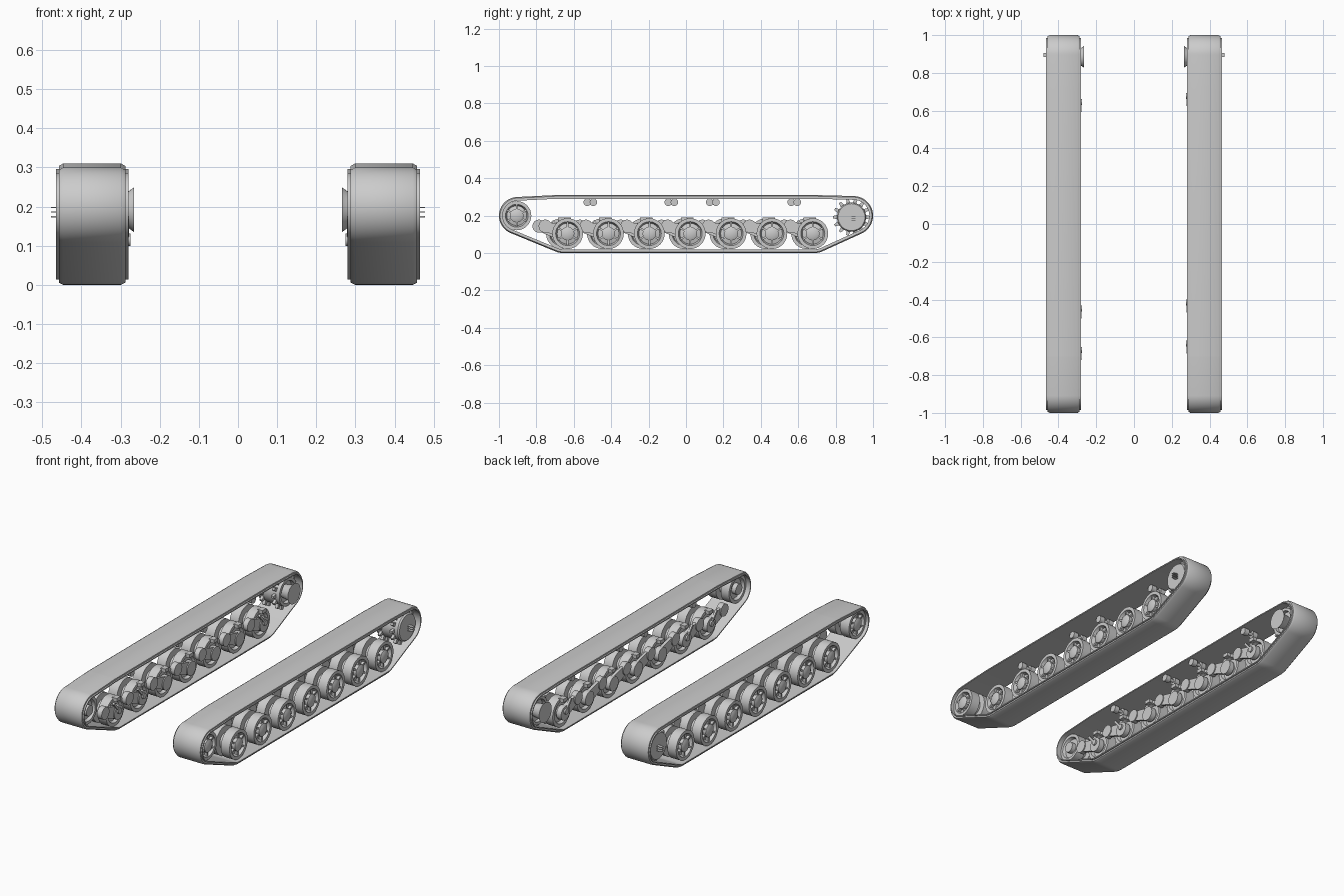
import bpy, bmesh
from math import sin, cos, pi, radians
from mathutils import Matrix, Vector
from mathutils.geometry import convex_hull_2d

cube = bpy.data.objects.get("Cube")
if cube:
    bpy.data.objects.remove(cube)

GREY = (0.6, 0.6, 0.6, 1)
steel = bpy.data.materials.new("grey steel")
steel.use_nodes = True
steel.diffuse_color = GREY
steel.node_tree.nodes["Principled BSDF"].inputs["Base Color"].default_value = GREY

parts = []          # (object, offset of its twin along y)
STAGGER = -0.033    # right side running gear sits further forward


def finish(name, bm, y=0, z=0, shift=0):
    bmesh.ops.recalc_face_normals(bm, faces=bm.faces)
    mesh = bpy.data.meshes.new(name)
    bm.to_mesh(mesh)
    bm.free()
    mesh.materials.append(steel)
    obj = bpy.data.objects.new("left_" + name, mesh)
    obj.location = (0, y, z)
    bpy.context.collection.objects.link(obj)
    parts.append((obj, shift))


def circle(y, z, r, n=40):
    return [(y + r * cos(2 * pi * i / n), z + r * sin(2 * pi * i / n)) for i in range(n)]


def hull(points):
    return [points[i] for i in convex_hull_2d(points)]


def lathe(bm, profile, n=32):
    """Turn a profile of (x, radius) around the x axis."""
    rings = []
    for x, r in profile:
        if r == 0:
            rings.append([bm.verts.new((x, 0, 0))] * n)
        else:
            rings.append([bm.verts.new((x, *p)) for p in circle(0, 0, r, n)])
    for a, b in zip(rings, rings[1:]):
        for i in range(n):
            j = (i + 1) % n
            quad = dict.fromkeys((a[i], a[j], b[j], b[i]))
            bm.faces.new(list(quad))


def prism(bm, outline, x0, x1):
    """Extrude an outline of (y, z) points from x0 to x1."""
    a = [bm.verts.new((x0, *p)) for p in outline]
    b = [bm.verts.new((x1, *p)) for p in outline]
    bm.faces.new(a)
    bm.faces.new(b)
    for i in range(len(a)):
        j = (i + 1) % len(a)
        bm.faces.new((a[i], a[j], b[j], b[i]))


def box(bm, size, centre, angle=0):
    m = Matrix.Rotation(angle, 4, 'X') @ Matrix.Translation(centre) @ Matrix.Diagonal((*size, 1))
    bmesh.ops.create_cube(bm, size=1, matrix=m)


# Track band: a stepped section swept round the wheels
def track():
    pts = []
    for c in ((-0.9, 0.2, 0.1), (0.895, 0.2, 0.105), (-0.655, 0.11, 0.11),
              (0.685, 0.11, 0.11), (-0.7, 0.28, 0.03), (0.7, 0.28, 0.03)):
        pts += circle(*c, 64)
    path = [Vector(p) for p in hull(pts)]
    section = [(0.299, 0), (0.447, 0), (0.458, 0.006), (0.458, 0.014), (0.465, 0.014),
               (0.465, 0.02), (0.28, 0.02), (0.28, 0.014), (0.288, 0.014), (0.288, 0.006)]
    bm = bmesh.new()
    middle = Vector((0, 0.15))
    rings = []
    for i, p in enumerate(path):
        t = (p - path[i - 1]).normalized() + (path[(i + 1) % len(path)] - p).normalized()
        normal = Vector((-t.y, t.x)).normalized()
        if normal.dot(middle - p) < 0:
            normal.negate()
        rings.append([bm.verts.new((x, *(p + normal * d))) for x, d in section])
    for i in range(len(rings)):
        a, b = rings[i - 1], rings[i]
        for k in range(len(section)):
            bm.faces.new((a[k - 1], a[k], b[k], b[k - 1]))
    finish("track_band", bm)


# Twin-disc road wheel with ribbed dish
def road_wheel(name, y, z, r, shift):
    bm = bmesh.new()
    lathe(bm, [(0.455, 0), (0.455, 0.022), (0.448, 0.036), (0.43, 0.036), (0.425, r * 0.68),
               (0.447, r * 0.78), (0.447, r), (0.392, r), (0.392, r * 0.55), (0.36, r * 0.55),
               (0.36, r), (0.308, r), (0.308, r * 0.78), (0.325, r * 0.7), (0.325, 0.03),
               (0.3, 0.03), (0.3, 0)])
    for i in range(6):
        box(bm, (0.02, 0.01, r * 0.4), (0.432, 0, r * 0.56), 2 * pi * i / 6)
    finish(name, bm, y, z, shift)


# Swing arm, its pivot, and the bump stop above it
def swing_arm(y, z):
    bm = bmesh.new()
    prism(bm, hull(circle(0, 0, 0.036, 24) + circle(-0.12, 0.04, 0.026, 24)), 0.29, 0.306)
    for end_y, end_z, r in ((-0.12, 0.04, 0.035), (0, 0, 0.04)):
        prism(bm, circle(end_y, end_z, r, 24), 0.284, 0.314)
    box(bm, (0.03, 0.035, 0.02), (0.3, 0, 0.075))
    finish("swing_arm", bm, y, z, STAGGER)


# Damper with a lower pin and an angled rod
def damper(y, z):
    bm = bmesh.new()
    prism(bm, circle(0, 0, 0.016, 16), 0.275, 0.3)
    box(bm, (0.012, 0.012, 0.08), (0.284, 0, 0.035), radians(40))
    finish("damper", bm, y, z, STAGGER)


def return_roller(y, z):
    bm = bmesh.new()
    lathe(bm, [(0.385, 0), (0.385, 0.02), (0.355, 0.02), (0.355, 0.009), (0.325, 0.009),
               (0.325, 0.02), (0.295, 0.02), (0.295, 0)], 20)
    finish("return_roller", bm, y, z, STAGGER)


# Drive sprocket: drum, two toothed rings, flared hub and end pins
def sprocket(y, z):
    bm = bmesh.new()
    lathe(bm, [(0.448, 0), (0.448, 0.072), (0.44, 0.078), (0.305, 0.078), (0.305, 0.062),
               (0.36, 0.056), (0.36, 0.03), (0.285, 0.043), (0.266, 0.057), (0.266, 0)], 40)
    teeth = 14
    outline = []
    for i in range(teeth):
        for step, r in ((-0.32, 0.077), (-0.14, 0.1), (0.14, 0.1), (0.32, 0.077)):
            a = 2 * pi * (i + step) / teeth
            outline.append((r * cos(a), r * sin(a)))
    for x in (0.325, 0.405):
        prism(bm, outline, x, x + 0.016)
    for dz in (-0.018, -0.006, 0.006):
        box(bm, (0.035, 0.02, 0.003), (0.461, 0.01, dz))
    finish("drive_sprocket", bm, y, z)


track()
sprocket(0.885, 0.192)
road_wheel("front_idler", -0.905, 0.2, 0.078, 0)
for i in range(7):
    wheel_y = -0.633 + 0.2185 * i
    road_wheel("road_wheel", wheel_y, 0.104, 0.082, STAGGER)
    swing_arm(wheel_y, 0.104)
    if i in (0, 1, 6):
        damper(wheel_y, 0.115)
for roller_y in (-0.495, -0.062, 0.16, 0.595):
    return_roller(roller_y, 0.272)

# Mirror everything to the right side
everything = []
for obj, shift in parts:
    twin = obj.copy()
    twin.data = obj.data.copy()
    twin.data.transform(Matrix.Scale(-1, 4, (1, 0, 0)))
    twin.data.flip_normals()
    twin.name = obj.name.replace("left_", "right_")
    twin.location.y += shift
    bpy.context.collection.objects.link(twin)
    everything += [obj, twin]

bpy.ops.object.select_all(action='DESELECT')
for obj in everything:
    obj.select_set(True)
bpy.context.view_layer.objects.active = everything[0]
bpy.ops.object.shade_smooth_by_angle(angle=radians(32))
